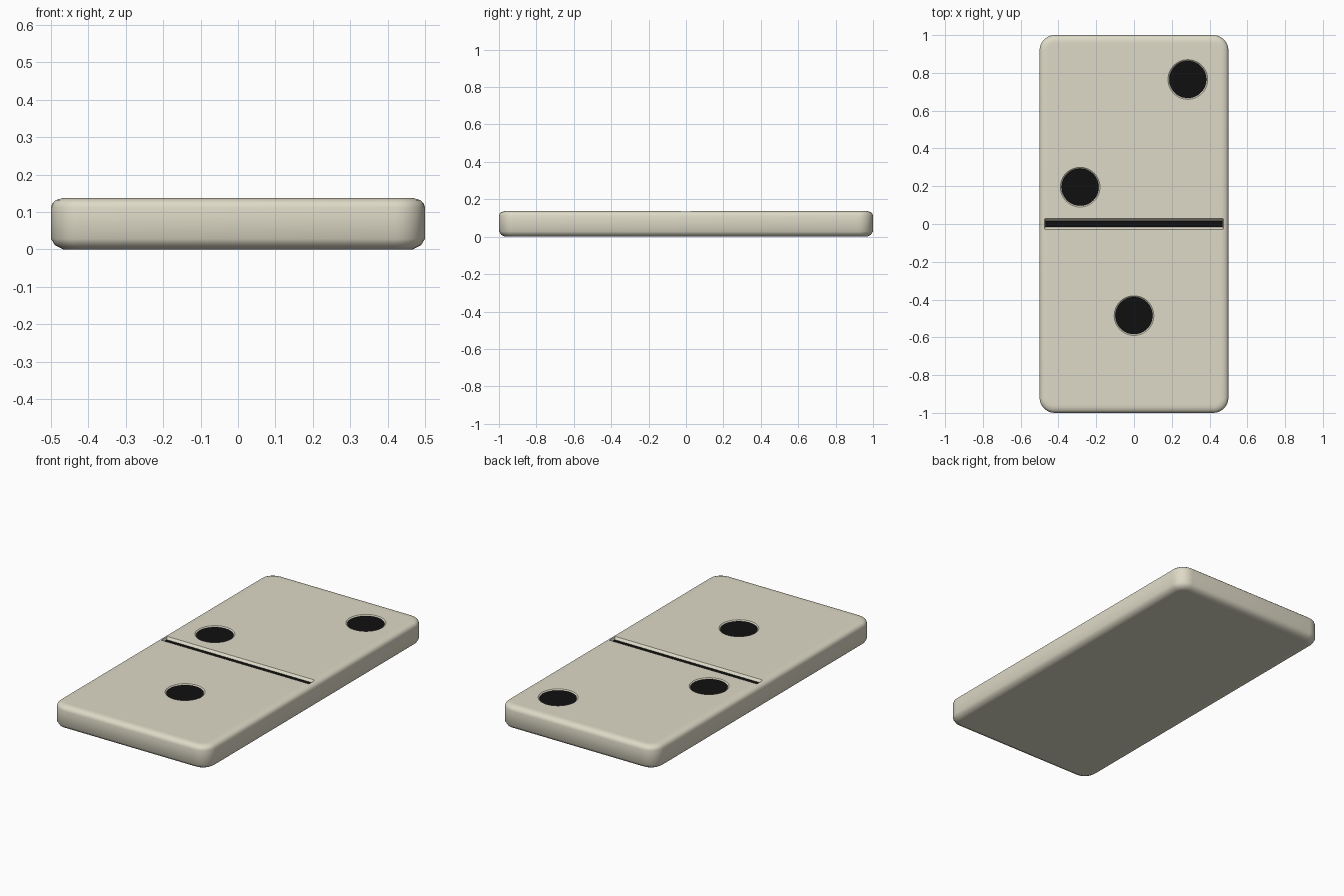
import bpy, bmesh, math

if "Cube" in bpy.data.objects:
    bpy.data.objects.remove(bpy.data.objects["Cube"])

HEIGHT = 0.137
PIPS = [(0.285, 0.765), (-0.285, 0.195), (0.0, -0.485)]


def material(name, rgb):
    m = bpy.data.materials.new(name)
    m.diffuse_color = (*rgb, 1)
    m.use_nodes = True
    m.node_tree.nodes["Principled BSDF"].inputs["Base Color"].default_value = m.diffuse_color
    return m


ivory = material("ivory", (0.73, 0.70, 0.57))
black = material("black", (0.005, 0.005, 0.005))


def loft(name, rings, mat):
    """Closed solid through rings of equal point count, bottom to top."""
    bm = bmesh.new()
    loops = [[bm.verts.new(p) for p in ring] for ring in rings]
    n = len(loops[0])
    for a, b in zip(loops, loops[1:]):
        for i in range(n):
            j = (i + 1) % n
            bm.faces.new((a[i], a[j], b[j], b[i]))
    bm.faces.new(loops[0][::-1])
    bm.faces.new(loops[-1])
    bmesh.ops.recalc_face_normals(bm, faces=bm.faces)
    me = bpy.data.meshes.new(name)
    bm.to_mesh(me)
    bm.free()
    me.materials.append(mat)
    ob = bpy.data.objects.new(name, me)
    bpy.context.collection.objects.link(ob)
    return ob


def rounded_rect(hx, hy, r, z, seg=6):
    pts = []
    for k, (sx, sy) in enumerate([(1, 1), (-1, 1), (-1, -1), (1, -1)]):
        for i in range(seg + 1):
            a = math.pi / 2 * (k + i / seg)
            pts.append((sx * (hx - r) + r * math.cos(a), sy * (hy - r) + r * math.sin(a), z))
    return pts


def rect(hx, hy, z):
    return [(hx, hy, z), (-hx, hy, z), (-hx, -hy, z), (hx, -hy, z)]


def circle(c, r, z, n=48):
    return [(c[0] + r * math.cos(2 * math.pi * i / n),
             c[1] + r * math.sin(2 * math.pi * i / n), z) for i in range(n)]


# tile body: (inset, z) edge profile around a rounded rectangle
profile = [(0.045, 0), (0.033, 0), (0.011, 0.011), (0, 0.028), (0, 0.112),
           (0.004, 0.124), (0.013, 0.132), (0.03, HEIGHT), (0.045, HEIGHT)]
body = loft("tile_body", [rounded_rect(0.5 - d, 1 - d, 0.08 - d, z) for d, z in profile], ivory)

# recesses with sloped walls for the pips and the dividing groove
PIP_Z, GROOVE_Z, UP = HEIGHT - 0.006, HEIGHT - 0.014, HEIGHT + 0.05
cutters = [loft("pip_cutter", [circle(c, 0.098, PIP_Z), circle(c, 0.105, HEIGHT),
                               circle(c, 0.105, UP)], ivory) for c in PIPS]
cutters.append(loft("groove_cutter", [rect(0.468, 0.016, GROOVE_Z), rect(0.474, 0.028, HEIGHT),
                                      rect(0.474, 0.028, UP)], ivory))
bpy.context.view_layer.objects.active = body
for c in cutters:
    mod = body.modifiers.new("recess", 'BOOLEAN')
    mod.operation, mod.solver, mod.object = 'DIFFERENCE', 'EXACT', c
    bpy.ops.object.modifier_apply(modifier=mod.name)
    bpy.data.objects.remove(c)

bpy.ops.object.select_all(action='DESELECT')
body.select_set(True)
bpy.ops.object.shade_smooth_by_angle(angle=math.radians(35))

# black inlays on the recess floors
for i, c in enumerate(PIPS):
    loft(f"pip_{i + 1}", [circle(c, 0.098, PIP_Z - 0.004), circle(c, 0.098, PIP_Z + 0.001)], black)
loft("divider_line", [rect(0.468, 0.016, GROOVE_Z - 0.004), rect(0.468, 0.016, GROOVE_Z + 0.001)], black)
